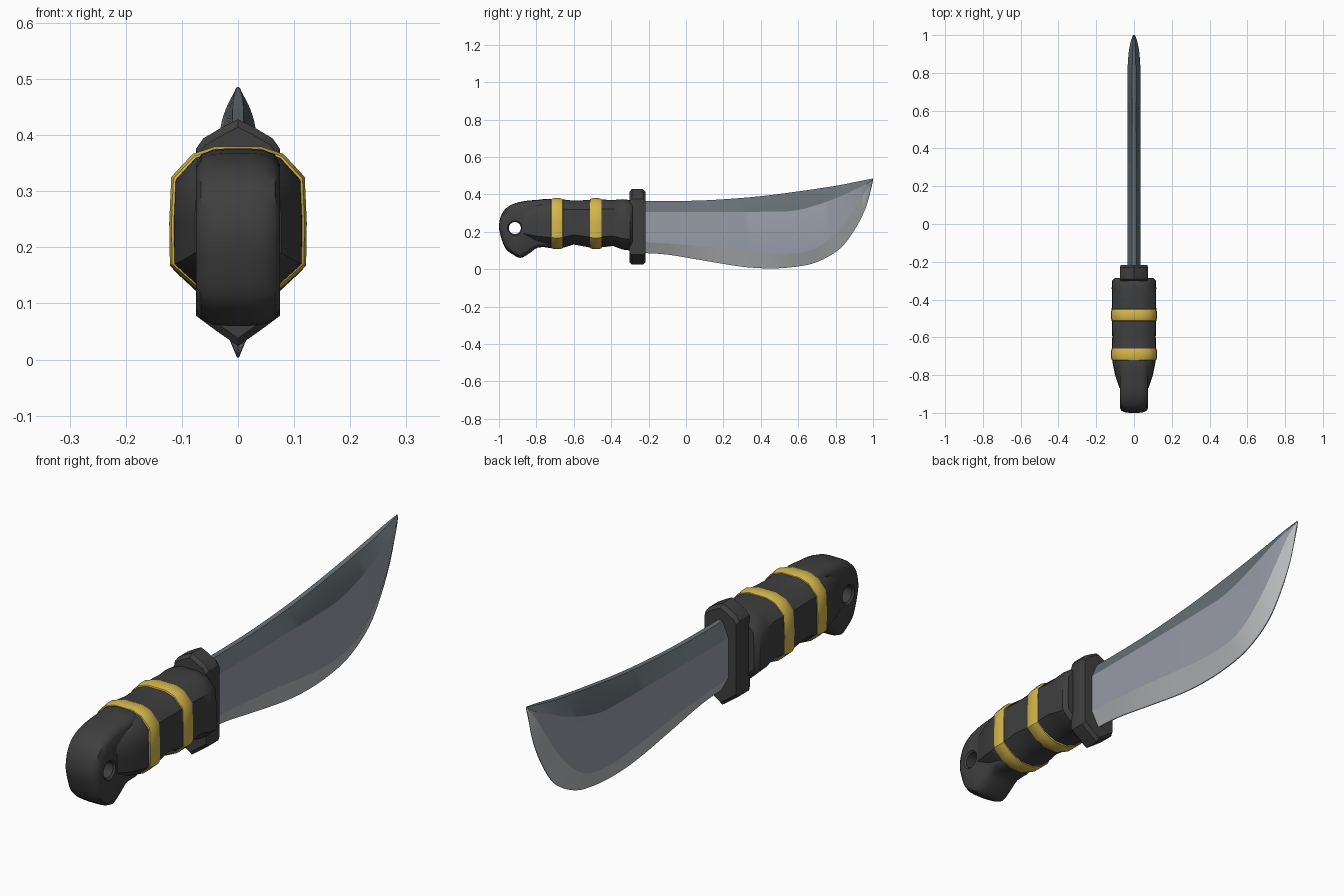
import bpy, bmesh, math
from mathutils import Vector

if "Cube" in bpy.data.objects:
    bpy.data.objects.remove(bpy.data.objects["Cube"])


def material(name, srgb):
    m = bpy.data.materials.new(name)
    m.diffuse_color = [c ** 2.2 for c in srgb] + [1]
    m.use_nodes = True
    m.node_tree.nodes["Principled BSDF"].inputs["Base Color"].default_value = m.diffuse_color
    return m


BLACK = material("black grip", (.255, .255, .255))
YELLOW = material("yellow band", (.83, .71, .30))
SPINE = material("dark steel", (.405, .44, .46))
FLAT = material("grey steel", (.59, .605, .65))
EDGE = material("light steel", (.73, .74, .75))


def loft(name, rings, mats, lane_mat=None, closed=False, angle=35):
    """Skin a list of equal-length point rings; lane_mat picks colour per lane."""
    bm = bmesh.new()
    vs = [[bm.verts.new(p) for p in r] for r in rings]
    n = len(rings[0])
    count = len(vs) if closed else len(vs) - 1
    for i in range(count):
        a, b = vs[i], vs[(i + 1) % len(vs)]
        for j in range(n):
            k = (j + 1) % n
            f = bm.faces.new((a[j], a[k], b[k], b[j]))
            f.material_index = lane_mat[j] if lane_mat else 0
    if not closed:
        bm.faces.new(vs[0])
        bm.faces.new(vs[-1])
    bmesh.ops.recalc_face_normals(bm, faces=bm.faces)
    me = bpy.data.meshes.new(name)
    bm.to_mesh(me)
    bm.free()
    for m in mats:
        me.materials.append(m)
    ob = bpy.data.objects.new(name, me)
    bpy.context.collection.objects.link(ob)
    bpy.ops.object.select_all(action='DESELECT')
    ob.select_set(True)
    bpy.context.view_layer.objects.active = ob
    bpy.ops.object.shade_smooth_by_angle(angle=math.radians(angle))
    return ob


def smooth_rows(rows, steps, closed=False):
    """Catmull-Rom resampling of a table of rows."""
    rows = [Vector(r) for r in rows]
    n = len(rows)
    get = (lambda i: rows[i % n]) if closed else (lambda i: rows[max(0, min(n - 1, i))])
    out = []
    for i in range(n if closed else n - 1):
        p0, p1, p2, p3 = (get(i + d) for d in (-1, 0, 1, 2))
        for s in range(steps):
            t = s / steps
            out.append(p1 + (p2 - p0) * (t / 2)
                       + (p0 * 2 - p1 * 5 + p2 * 4 - p3) * (t * t / 2)
                       + (p1 * 3 - p0 - p2 * 3 + p3) * (t ** 3 / 2))
    if not closed:
        out.append(rows[-1])
    return out


# Blade: y, cutting edge z, edge bevel z, spine bevel z, spine z, half thickness
blade = [(-.25, .087, .147, .305, .366, .035), (-.1, .078, .137, .305, .364, .035),
         (.1, .045, .122, .305, .368, .035), (.3, .013, .1, .306, .381, .035),
         (.45, .004, .085, .308, .396, .035), (.58, .012, .085, .313, .413, .035),
         (.7, .038, .115, .343, .43, .035), (.82, .107, .213, .387, .449, .034),
         (.9, .208, .318, .424, .465, .029), (.96, .325, .418, .453, .477, .019),
         (.99, .43, .46, .472, .483, .009), (1.0, .477, .48, .483, .486, .004)]
rings = []
for y, e, b2, b1, top, w in smooth_rows(blade, 4):
    s, c = w * .28, w * .06
    rings.append([(s, y, top), (w, y, b1), (w, y, b2), (c, y, e),
                  (-c, y, e), (-w, y, b2), (-w, y, b1), (-s, y, top)])
loft("blade", rings, [SPINE, FLAT, EDGE], [0, 1, 2, 2, 2, 1, 0, 0], angle=18)

# Guard: faceted plate with chamfered rims
half = [(.03, .413), (.062, .394), (.075, .375), (.075, .078), (.04, .052)]
outline = [(0, .428)] + half + [(0, .024)] + [(-x, z) for x, z in reversed(half)]
rings = []
for y, k in ((-.302, .93), (-.29, 1), (-.23, 1), (-.216, .93)):
    rings.append([(x * k, y, .226 + (z - .226) * k) for x, z in outline])
loft("guard", rings, [BLACK], angle=30)

# Grip cross-section, as fractions of half width and height
gh = [(.33, 1), (.66, .95), (.97, .8), (1, .5), (.99, .22), (.64, .08), (.25, 0)]
SECTION = gh + [(-x, t) for x, t in reversed(gh)]


def grip_ring(y, lo, hi, w):
    return [(x * w, y, lo + (hi - lo) * t) for x, t in SECTION]


# Grip: y, bottom z, top z, half width
grip = [(-.285, .115, .36, .1), (-.3, .1, .37, .116), (-.34, .105, .374, .118),
        (-.39, .124, .37, .116), (-.45, .117, .372, .118), (-.52, .117, .37, .117),
        (-.6, .132, .366, .115), (-.65, .116, .372, .117), (-.73, .113, .372, .114),
        (-.8, .125, .36, .1), (-.868, .15, .335, .077)]
loft("grip", [grip_ring(*g) for g in grip], [BLACK], angle=40)

# Two rounded yellow bands around the grip
for i, yc in enumerate((-.482, -.69)):
    rings = []
    for dy, r in ((-.036, -.01), (-.03, .002), (-.014, .007), (.014, .007), (.03, .002), (.036, -.01)):
        rings.append(grip_ring(yc + dy, .114 - r, .373 + r, .117 + r * .8))
    loft("grip_band_%d" % (i + 1), rings, [YELLOW], angle=40)

# Pommel: rounded side outline with a lanyard hole through it
side = [(-1.0, .235), (-.985, .295), (-.95, .335), (-.89, .359), (-.8, .37), (-.7, .366),
        (-.66, .25), (-.7, .13), (-.79, .116), (-.84, .083), (-.885, .06), (-.925, .078),
        (-.965, .11), (-.992, .18)]
pts = smooth_rows(side, 3, closed=True)
hy, hz, hr = -.915, .22, .032
cy, cz = -.85, .22


def rim(x, k):
    return [(x, cy + (p[0] - cy) * k, cz + (p[1] - cz) * k) for p in pts]


def hole(x, r):
    out = []
    for p in pts:
        d = Vector((p[0] - hy, p[1] - hz)).normalized() * r
        out.append((x, hy + d.x, hz + d.y))
    return out


rings = [hole(.068, hr), hole(.075, hr + .007), rim(.075, .82), rim(.066, .93), rim(.045, .985),
         rim(.02, 1), rim(-.02, 1), rim(-.045, .985), rim(-.066, .93), rim(-.075, .82),
         hole(-.075, hr + .007), hole(-.068, hr)]
loft("pommel", rings, [BLACK], closed=True, angle=40)
